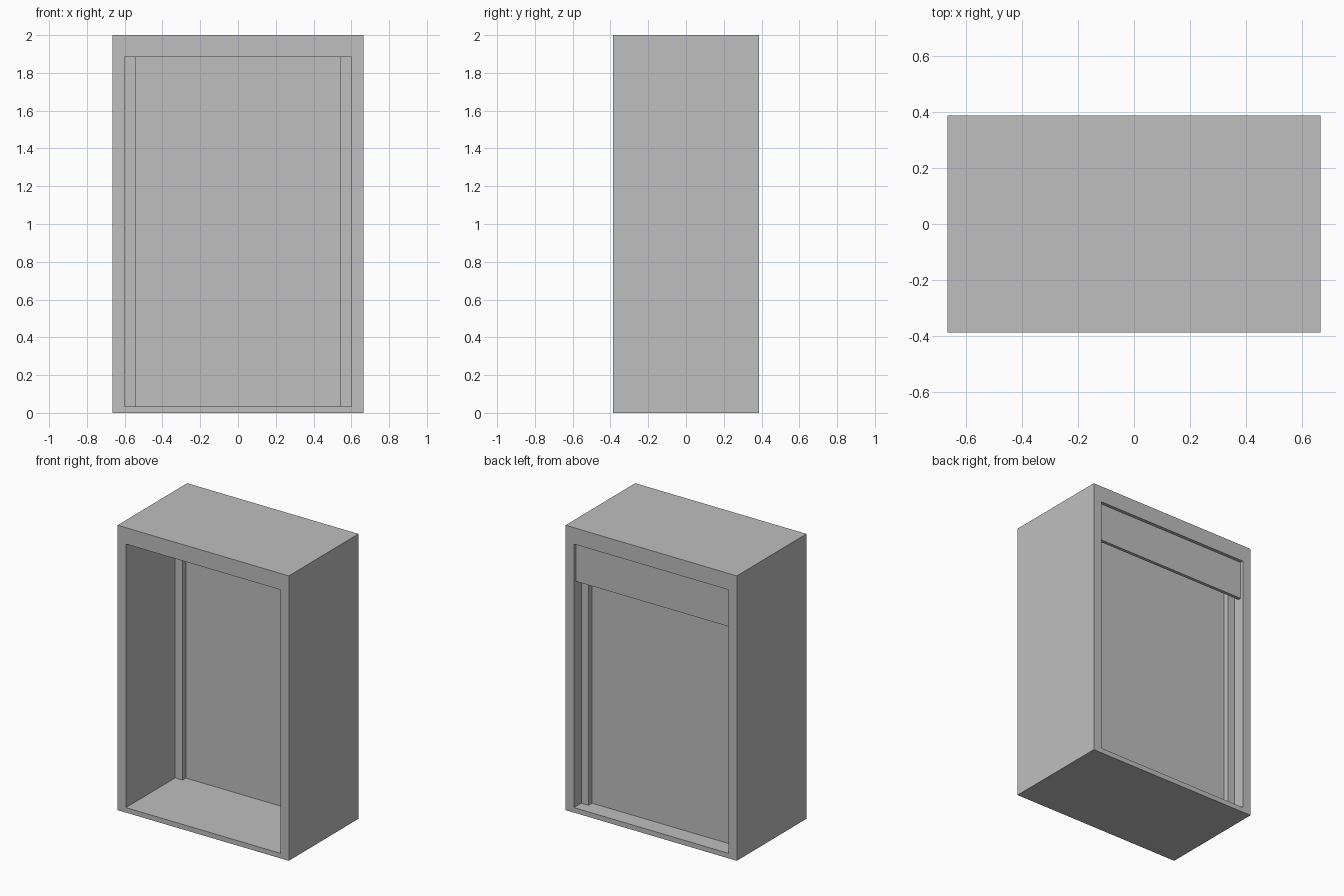
import bpy
import bmesh

default = bpy.data.objects.get("Cube")
if default:
    bpy.data.objects.remove(default, do_unlink=True)

grey = bpy.data.materials.new("plain grey")
grey.use_nodes = True
colour = (0.52, 0.52, 0.52, 1)
grey.diffuse_color = colour
grey.node_tree.nodes["Principled BSDF"].inputs["Base Color"].default_value = colour

WIDTH, DEPTH, HEIGHT = 1.33, 0.772, 2.0
INNER = 0.60                    # half width of the opening
FLOOR, CEILING = 0.035, 1.885   # opening bottom and top
BACK = DEPTH / 2


def add_object(name, bm):
    bmesh.ops.recalc_face_normals(bm, faces=bm.faces)
    mesh = bpy.data.meshes.new(name)
    bm.to_mesh(mesh)
    bm.free()
    mesh.materials.append(grey)
    obj = bpy.data.objects.new(name, mesh)
    bpy.context.collection.objects.link(obj)
    return obj


def add_box(name, x, y, z):
    """Box spanning the given (low, high) ranges."""
    bm = bmesh.new()
    bmesh.ops.create_cube(bm, size=1)
    for v in bm.verts:
        v.co = [r[0] if c < 0 else r[1] for c, r in zip(v.co, (x, y, z))]
    return add_object(name, bm)


def rectangle(bm, half, low, high):
    return [bm.verts.new((x, -BACK, z)) for x, z in
            ((-half, low), (half, low), (half, high), (-half, high))]


# Case: a rectangular ring, open at front and back, extruded through the depth
bm = bmesh.new()
outer = rectangle(bm, WIDTH / 2, 0, HEIGHT)
inner = rectangle(bm, INNER, FLOOR, CEILING)
ring = []
for i in range(4):
    j = (i + 1) % 4
    ring.append(bm.faces.new((outer[i], outer[j], inner[j], inner[i])))
extruded = bmesh.ops.extrude_face_region(bm, geom=ring, use_keep_orig=True)
moved = [g for g in extruded["geom"] if isinstance(g, bmesh.types.BMVert)]
bmesh.ops.translate(bm, verts=moved, vec=(0, DEPTH, 0))
add_object("case", bm)

# Posts on both side walls, holding the panel between them
POST = 0.057
for side, sign in (("left", 1), ("right", -1)):
    xs = sorted((sign * INNER, sign * (INNER - POST)))
    add_box(side + "_post", xs, (0.16, 0.304), (FLOOR, CEILING))

# Inset dividing panel
add_box("dividing_panel", (POST - INNER, INNER - POST), (0.197, 0.265), (FLOOR, CEILING))

# Rail across the top of the rear opening
add_box("rear_rail", (-INNER, INNER), (BACK - 0.045, BACK - 0.022), (CEILING - 0.27, CEILING - 0.001))
